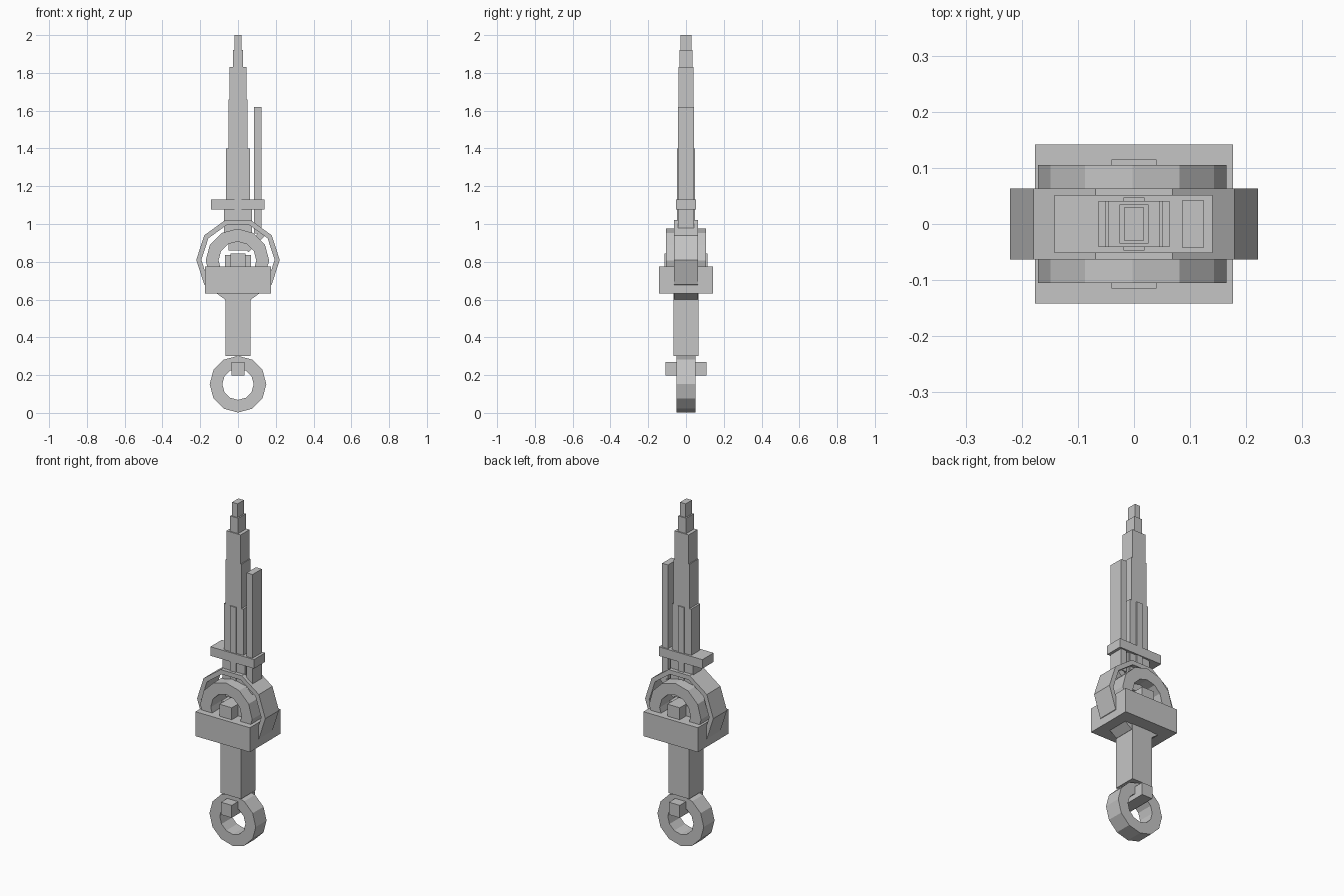
import bpy, bmesh, math

if "Cube" in bpy.data.objects:
    bpy.data.objects.remove(bpy.data.objects["Cube"])

metal = bpy.data.materials.new("grey metal")
metal.diffuse_color = (0.56, 0.56, 0.56, 1)
metal.use_nodes = True
metal.node_tree.nodes["Principled BSDF"].inputs["Base Color"].default_value = metal.diffuse_color


def finish(name, bm):
    bmesh.ops.recalc_face_normals(bm, faces=bm.faces)
    mesh = bpy.data.meshes.new(name)
    bm.to_mesh(mesh)
    bm.free()
    mesh.materials.append(metal)
    obj = bpy.data.objects.new(name, mesh)
    bpy.context.collection.objects.link(obj)
    return obj


def box(name, x0, x1, half_y, z0, z1):
    bm = bmesh.new()
    bmesh.ops.create_cube(bm, size=1)
    for v in bm.verts:
        v.co.x = x1 if v.co.x > 0 else x0
        v.co.y *= 2 * half_y
        v.co.z = z1 if v.co.z > 0 else z0
    return finish(name, bm)


def ring(name, cx, cz, outer, inner, half_y, sides):
    # flat-sided ring whose hole faces the front
    bm = bmesh.new()
    loops = []
    for i in range(sides):
        a = 2 * math.pi * i / sides
        loops.append([bm.verts.new((cx + r * math.cos(a), y, cz + r * math.sin(a)))
                      for r, y in ((outer, -half_y), (outer, half_y),
                                   (inner, half_y), (inner, -half_y))])
    for i in range(sides):
        p, q = loops[i], loops[(i + 1) % sides]
        for k in range(4):
            bm.faces.new((p[k], p[(k + 1) % 4], q[(k + 1) % 4], q[k]))
    return finish(name, bm)


# pommel and grip
ring("pommel_ring", 0, 0.152, 0.15, 0.083, 0.05, 12)
box("pommel_pin", -0.035, 0.035, 0.108, 0.197, 0.27)
box("grip", -0.067, 0.067, 0.067, 0.30, 0.66)

# guard with its two wheels
box("guard_block", -0.176, 0.176, 0.142, 0.632, 0.775)
ring("outer_wheel", 0, 0.81, 0.221, 0.194, 0.063, 10)
ring("inner_wheel", -0.003, 0.807, 0.168, 0.10, 0.105, 12)
box("wheel_axle", -0.04, 0.04, 0.115, 0.77, 0.845)
box("wheel_core", -0.07, 0.07, 0.055, 0.77, 0.835)

# stepped blade: half width, half depth, bottom, top
steps = [(0.051, 0.041, 0.86, 1.66), (0.046, 0.041, 1.66, 1.83),
         (0.026, 0.035, 1.83, 1.92), (0.018, 0.029, 1.92, 2.0)]
for i, (hx, hy, z0, z1) in enumerate(steps):
    box(f"blade_section_{i + 1}", -hx, hx, hy, z0, z1)

# ribs on the lower blade: a raised one in the middle, one along each edge
box("blade_centre_rib", -0.019, 0.019, 0.047, 0.94, 1.40)
for side, s in (("left", -1), ("right", 1)):
    xs = sorted((s * 0.051, s * 0.063))
    box(f"blade_edge_rib_{side}", xs[0], xs[1], 0.041, 0.95, 1.40)
    xs = sorted((s * 0.063, s * 0.073))
    box(f"blade_foot_{side}", xs[0], xs[1], 0.038, 0.93, 1.08)

# cross bar and side bar, with a slanted strut behind the wheels
box("cross_bar", -0.142, 0.14, 0.052, 1.077, 1.13)
box("side_bar", 0.086, 0.124, 0.043, 0.95, 1.62)
strut = box("side_bar_strut", -0.06, 0.06, 0.04, -0.018, 0.018)
strut.rotation_euler = (0, math.radians(-45), 0)
strut.location = (0.085, 0, 0.905)
